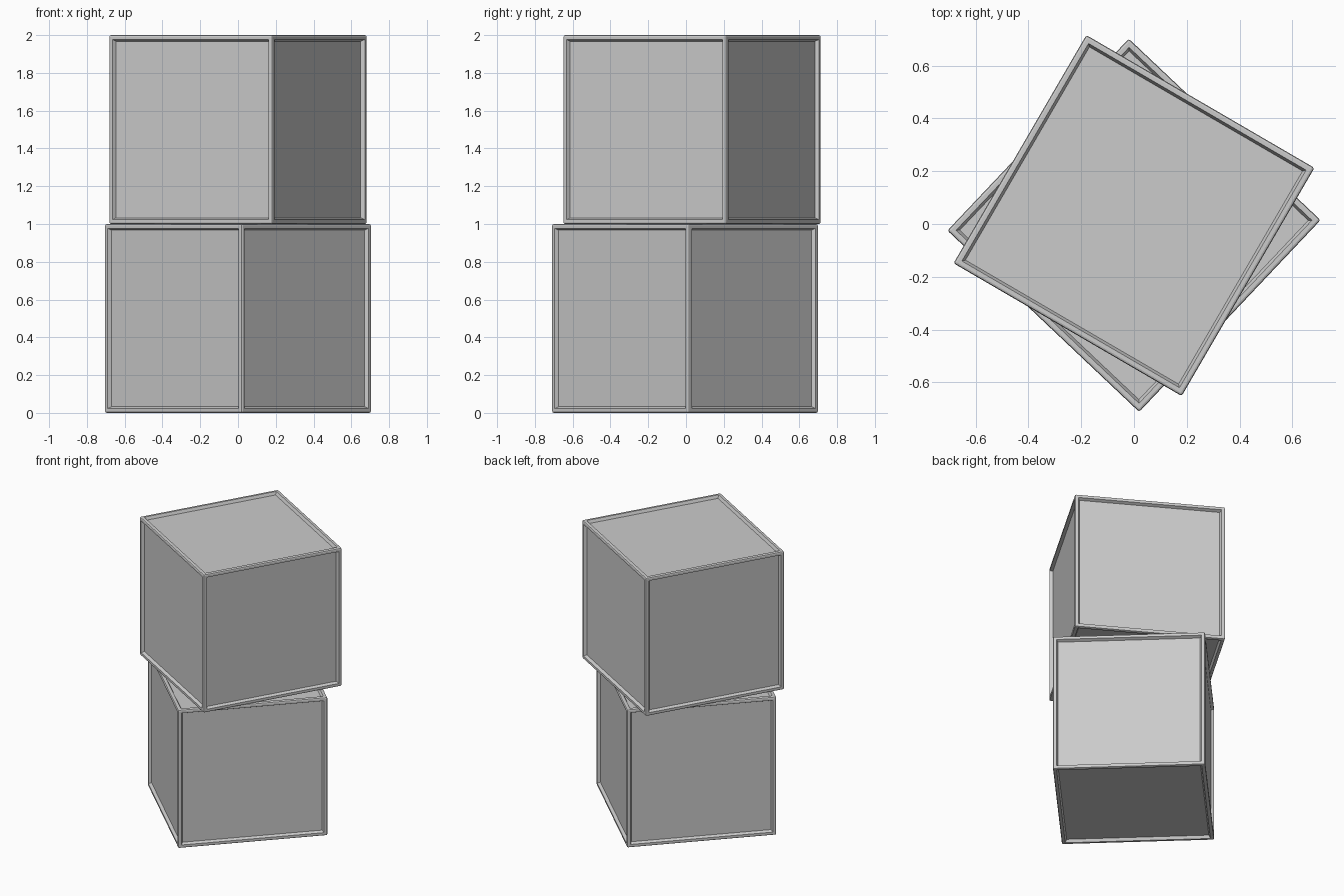
import bpy, bmesh, math
from mathutils import Matrix

if "Cube" in bpy.data.objects:
    bpy.data.objects.remove(bpy.data.objects["Cube"])


def crate(name, y, z, angle):
    bm = bmesh.new()
    bmesh.ops.create_cube(bm, size=1.0)
    # softened outer edges
    bmesh.ops.bevel(bm, geom=bm.edges[:], offset=0.009, offset_type='OFFSET',
                    segments=2, profile=0.5, affect='EDGES')
    panels = [f for f in bm.faces if f.calc_area() > 0.5]
    # flat rim, then a sloping step down to the recessed panel
    bmesh.ops.inset_individual(bm, faces=panels, thickness=0.02, depth=0)
    bmesh.ops.inset_individual(bm, faces=panels, thickness=0.014, depth=-0.02)
    bmesh.ops.recalc_face_normals(bm, faces=bm.faces[:])
    bm.transform(Matrix.Translation((0, y, z)) @
                 Matrix.Rotation(math.radians(angle), 4, 'Z'))
    mesh = bpy.data.meshes.new(name)
    bm.to_mesh(mesh)
    bm.free()
    obj = bpy.data.objects.new(name, mesh)
    bpy.context.collection.objects.link(obj)
    return obj


# two stacked crates, each turned by its own angle
crate("lower_crate", -0.005, 0.5, 46.6)
crate("upper_crate", 0.032, 1.5, 59.8)
